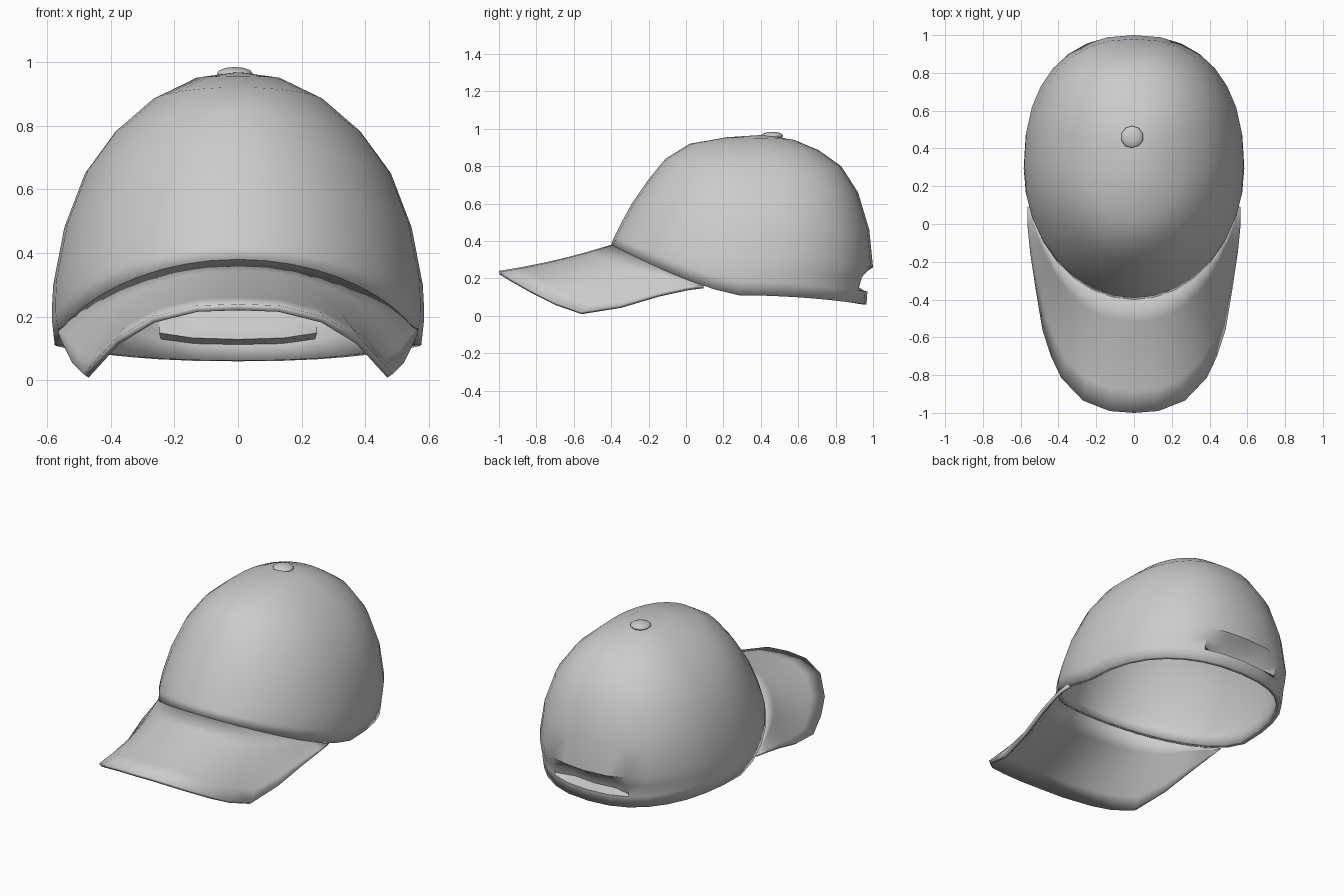
import bpy
from math import sin, cos, pi, radians, copysign

if "Cube" in bpy.data.objects:
    bpy.data.objects.remove(bpy.data.objects["Cube"])

SEG = 32


def rim_point(ring, a):
    """Point of an egg-shaped, tilted crown ring; a = 0 is the front."""
    w, yf, yb, zf, zs, zb = ring
    s, c = sin(a), cos(a)
    p = 1.0 if c > 0 else 0.87
    x = copysign(abs(s) ** p, s) * w
    c = copysign(abs(c) ** p, c)
    y = (yf + yb) / 2 - c * (yb - yf) / 2
    z = zs + (zf - zs) * c ** 1.3 if c > 0 else zs + (zb - zs) * c * c
    return x, y, z


def make(name, verts, faces, thickness):
    me = bpy.data.meshes.new(name)
    me.from_pydata(verts, [], faces)
    ob = bpy.data.objects.new(name, me)
    bpy.context.collection.objects.link(ob)
    mod = ob.modifiers.new("thickness", 'SOLIDIFY')
    mod.thickness = thickness
    mod.offset = -1
    smooth(ob)
    return ob


def smooth(ob):
    bpy.ops.object.select_all(action='DESELECT')
    ob.select_set(True)
    bpy.context.view_layer.objects.active = ob
    bpy.ops.object.shade_smooth_by_angle(angle=radians(45))


# Crown: half width, front y, back y, front z, side z, back z, dent depth
rings = [
    (.575, -.40, .965, .38, .11, .06, 0),
    (.583, -.385, .97, .42, .18, .13, 0),
    (.584, -.38, .97, .43, .20, .145, .07),
    (.583, -.37, .985, .45, .245, .20, .07),
    (.58, -.355, 1.0, .48, .30, .26, 0),
    (.545, -.29, .98, .60, .48, .46, 0),
    (.48, -.20, .92, .73, .65, .66, 0),
    (.385, -.11, .83, .84, .78, .80, 0),
    (.27, .02, .71, .92, .88, .885, 0),
    (.13, .22, .58, .955, .95, .94, 0),
]
verts, faces = [], []
for *ring, dent in rings:
    for k in range(SEG):
        x, y, z = rim_point(ring, 2 * pi * k / SEG)
        if abs(k - SEG // 2) <= 1:      # adjuster recess at the back
            y -= dent
        verts.append((x, y, z))
for i in range(len(rings) - 1):
    for k in range(SEG):
        n = (k + 1) % SEG
        faces.append((i * SEG + k, i * SEG + n, (i + 1) * SEG + n, (i + 1) * SEG + k))
apex = len(verts)
verts.append((0, .42, .968))
top = (len(rings) - 1) * SEG
faces += [(top + k, top + (k + 1) % SEG, apex) for k in range(SEG)]
make("crown", verts, faces, .03)

# Brim: lofted from the crown rim to a drooping outer edge
edge = [(0, -1, .24), (.13, -.99, .235), (.27, -.935, .20), (.385, -.815, .13),
        (.44, -.70, .07), (.485, -.56, .02), (.52, -.35, .055), (.55, -.15, .115),
        (.565, 0, .15), (.565, .09, .165)]
outer = [(-x, y, z) for x, y, z in edge[:0:-1]] + edge
half = len(edge) - 1
inner = [rim_point(rings[0][:6], radians(74) * (k - half) / half) for k in range(len(outer))]
ROWS, cols = 5, len(outer)
verts, faces = [], []
for r in range(ROWS + 1):
    t = r / ROWS
    for k, (p, q) in enumerate(zip(inner, outer)):
        sag = .05 * t * (1 - t) * (1 - abs(k - half) / half)
        x, y, z = (a + (b - a) * t for a, b in zip(p, q))
        verts.append((x, y, z - sag))
for r in range(ROWS):
    for k in range(cols - 1):
        a = r * cols + k
        faces.append((a, a + cols, a + cols + 1, a + 1))
make("brim", verts, faces, .02)

# Top button
bpy.ops.mesh.primitive_uv_sphere_add(segments=10, ring_count=6, radius=1, location=(-.01, .46, .962))
button = bpy.context.object
button.name = "top_button"
button.scale = (.06, .06, .022)
smooth(button)
